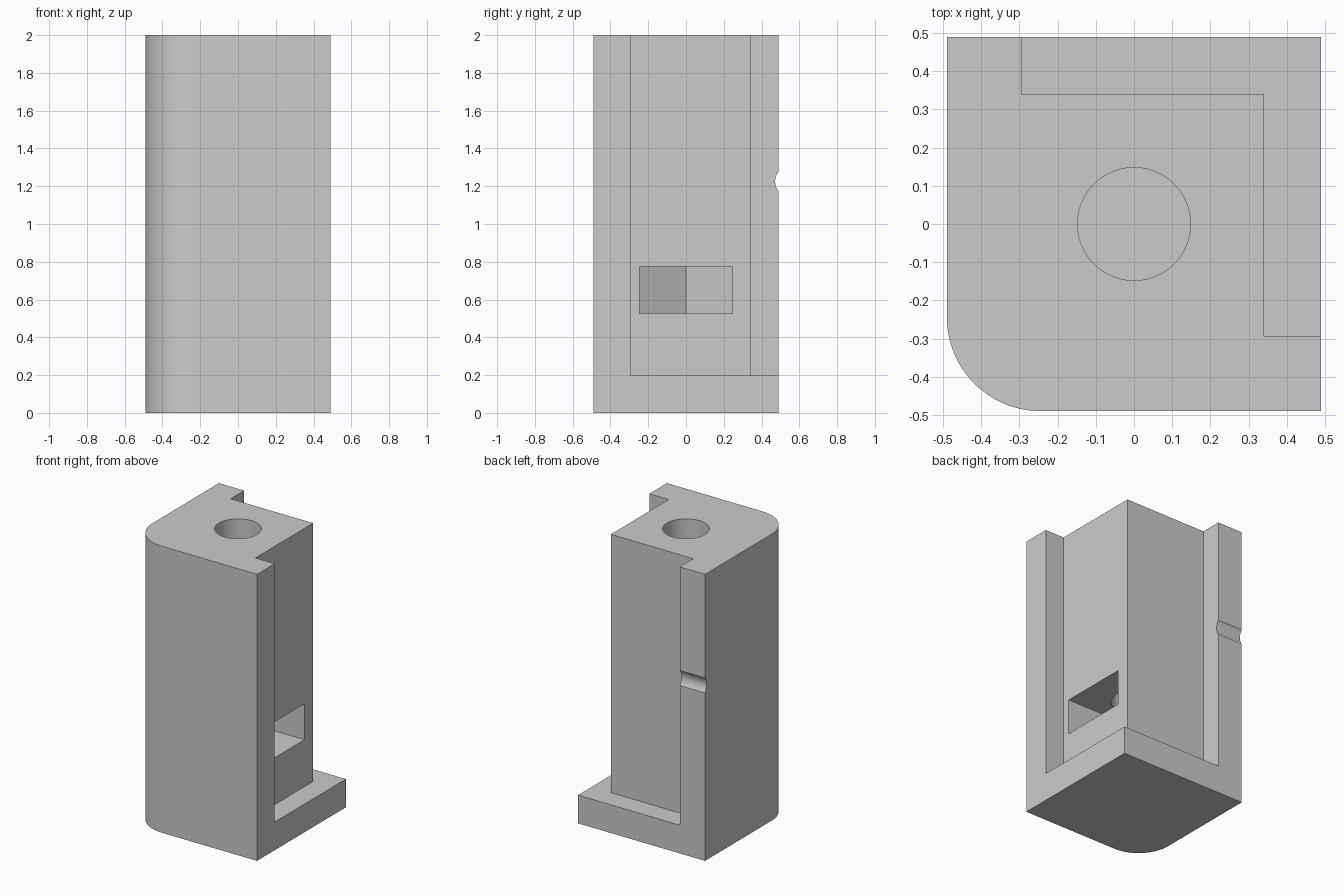
import bpy, bmesh, math
from mathutils import Vector

cube = bpy.data.objects.get("Cube")
if cube:
    bpy.data.objects.remove(cube, do_unlink=True)

HALF, INNER, LIP = 0.49, 0.341, -0.295
HEIGHT, BASE, CORNER = 2.0, 0.197, 0.245

grey = bpy.data.materials.new("plain grey")
grey.use_nodes = True
colour = (0.6, 0.6, 0.6, 1)
grey.diffuse_color = colour
grey.node_tree.nodes["Principled BSDF"].inputs["Base Color"].default_value = colour


def arc(cx, cy, r, start, end, steps):
    angles = [math.radians(start + (end - start) * i / steps) for i in range(steps + 1)]
    return [(cx + r * math.cos(a), cy + r * math.sin(a)) for a in angles]


def prism(name, profile, low, high, axis="z"):
    """Extrude a closed 2D profile along z, or a (y, z) profile along x."""
    def place(p, t):
        return (p[0], p[1], t) if axis == "z" else (t, p[0], p[1])
    bm = bmesh.new()
    face = bm.faces.new([bm.verts.new(place(p, low)) for p in profile])
    moved = bmesh.ops.extrude_face_region(bm, geom=[face])["geom"]
    shift = Vector(place((0, 0), high - low))
    bmesh.ops.translate(bm, vec=shift, verts=[v for v in moved if isinstance(v, bmesh.types.BMVert)])
    bmesh.ops.recalc_face_normals(bm, faces=bm.faces)
    mesh = bpy.data.meshes.new(name)
    bm.to_mesh(mesh)
    bm.free()
    mesh.materials.append(grey)
    obj = bpy.data.objects.new(name, mesh)
    bpy.context.collection.objects.link(obj)
    return obj


# Full block with one rounded corner
outline = [(HALF, -HALF), (HALF, HALF), (-HALF, HALF)]
outline += arc(CORNER - HALF, CORNER - HALF, CORNER, 180, 270, 24)
post = prism("corner_post", outline, 0, HEIGHT)

# L-shaped recess around the inner corner, above the base
out = 0.6
recess = prism("recess_cutter", [(out, LIP), (out, out), (LIP, out), (LIP, INNER),
                                 (INNER, INNER), (INNER, LIP)], BASE, 2.2)

# Hexagonal nut pocket opening to the side
flat = 0.245
tip = flat / math.cos(math.radians(30))
pocket = prism("nut_pocket_cutter", [(out, -flat), (out, flat), (-tip / 2, flat),
                                     (-tip, 0), (-tip / 2, -flat)], 0.525, 0.775)

# Vertical screw hole through the pocket
hole = prism("screw_hole_cutter", arc(0, 0, 0.148, 0, 360, 48)[:-1], 0.36, 2.2)

# Shallow rounded groove across the back lip
groove = prism("groove_cutter", arc(HALF + 0.068, 1.225, 0.086, 0, 360, 48)[:-1],
               -out, 0.0, axis="x")

bpy.context.view_layer.objects.active = post
for cutter in (recess, pocket, hole, groove):
    cutter.hide_render = True
    mod = post.modifiers.new(cutter.name, "BOOLEAN")
    mod.operation = "DIFFERENCE"
    mod.solver = "EXACT"
    mod.object = cutter
    bpy.ops.object.modifier_apply(modifier=mod.name)
    bpy.data.objects.remove(cutter, do_unlink=True)

bpy.ops.object.select_all(action="DESELECT")
post.select_set(True)
bpy.ops.object.shade_smooth_by_angle(angle=math.radians(25))
